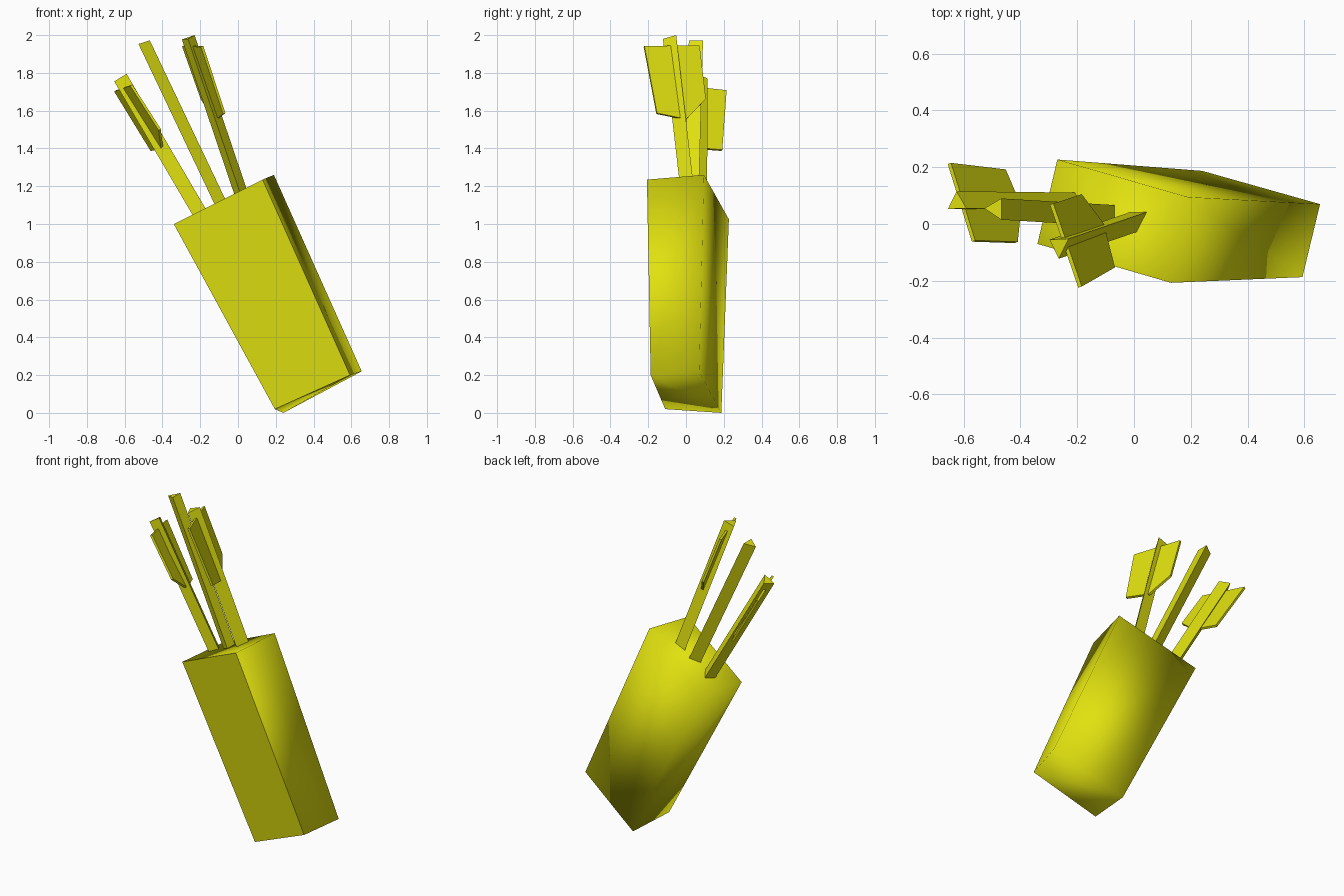
import bpy, bmesh
from mathutils import Vector

if "Cube" in bpy.data.objects:
    bpy.data.objects.remove(bpy.data.objects["Cube"])

yellow = bpy.data.materials.new("bright_yellow")
yellow.diffuse_color = (0.75, 0.75, 0.005, 1)
yellow.use_nodes = True
yellow.node_tree.nodes["Principled BSDF"].inputs["Base Color"].default_value = yellow.diffuse_color


def loft(name, first, last):
    """Closed solid between two matching rings of points."""
    bm = bmesh.new()
    a = [bm.verts.new(p) for p in first]
    b = [bm.verts.new(p) for p in last]
    n = len(a)
    bm.faces.new(a)
    bm.faces.new(b[::-1])
    for i in range(n):
        j = (i + 1) % n
        bm.faces.new((a[j], a[i], b[i], b[j]))
    bmesh.ops.recalc_face_normals(bm, faces=bm.faces)
    mesh = bpy.data.meshes.new(name)
    bm.to_mesh(mesh)
    bm.free()
    mesh.materials.append(yellow)
    obj = bpy.data.objects.new(name, mesh)
    bpy.context.collection.objects.link(obj)
    return obj


# Quiver: slanted box with a flat front and softly shaded other sides
top = [(-0.34, -0.07, 1.0), (0.13, -0.207, 1.235),
       (0.19, 0.095, 1.26), (-0.27, 0.227, 1.025)]
bottom = [(0.195, -0.11, 0.02), (0.593, -0.187, 0.2),
          (0.655, 0.07, 0.22), (0.24, 0.187, 0.0)]
quiver = loft("quiver", top, bottom)
for f in quiver.data.polygons:
    f.use_smooth = True
front = min(quiver.data.polygons, key=lambda f: f.center.y)
for e in quiver.data.edges:
    if tuple(e.key) in [tuple(k) for k in front.edge_keys]:
        e.use_edge_sharp = True


# Arrow shaft: triangular end ring swept down into the quiver
def shaft(name, ring, foot):
    ring = [Vector(p) for p in ring]
    centre = sum(ring, Vector()) / 3
    move = (Vector(foot) - centre) * 1.06
    loft(name, ring, [p + move for p in ring])


# Feather vane: thin flat plate through the shaft
def vane(name, outline, thickness=0.014):
    pts = [Vector(p) for p in outline]
    n = (pts[1] - pts[0]).cross(pts[-1] - pts[0]).normalized() * thickness / 2
    loft(name, [p + n for p in pts], [p - n for p in pts])


shaft("left_arrow_shaft",
      [(-0.655, 0.053, 1.755), (-0.625, 0.115, 1.77), (-0.59, 0.055, 1.795)],
      (-0.205, 0.07, 1.06))
shaft("middle_arrow_shaft",
      [(-0.527, 0.055, 1.953), (-0.467, 0.09, 1.972), (-0.467, 0.015, 1.972)],
      (-0.09, 0.03, 1.13))
shaft("right_arrow_shaft",
      [(-0.297, -0.055, 1.977), (-0.23, -0.052, 2.0), (-0.265, -0.122, 1.98)],
      (0.012, 0.018, 1.17))

vane("left_arrow_vane",
     [(-0.65, 0.213, 1.705), (-0.565, -0.06, 1.735), (-0.415, -0.065, 1.5),
      (-0.402, 0.06, 1.4), (-0.457, 0.19, 1.39)])
vane("right_arrow_vane",
     [(-0.29, 0.07, 1.943), (-0.19, -0.222, 1.94), (-0.073, -0.155, 1.585),
      (-0.113, 0.0, 1.553), (-0.19, 0.103, 1.66)])
